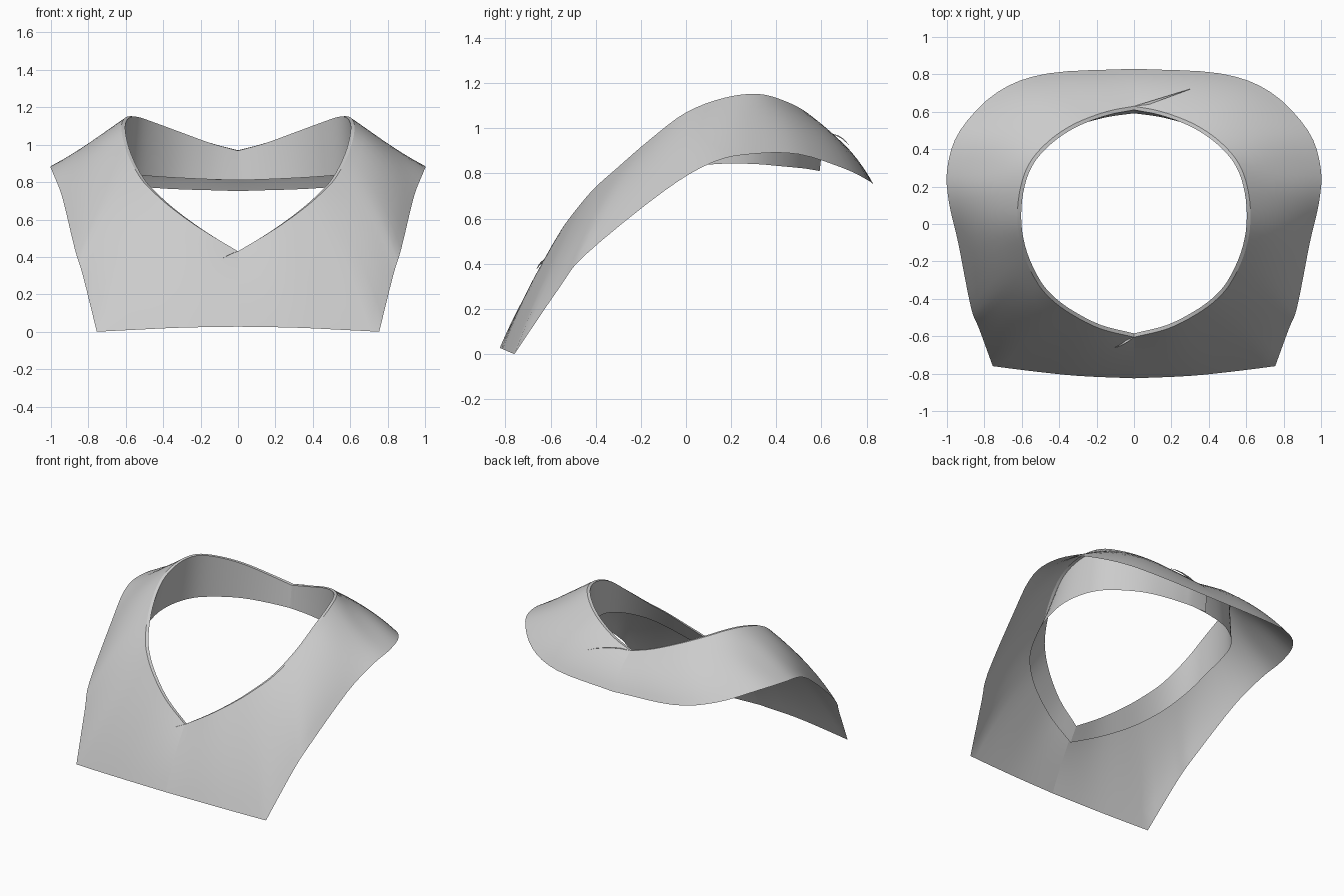
import bpy, bmesh
from mathutils import Vector

if "Cube" in bpy.data.objects:
    bpy.data.objects.remove(bpy.data.objects["Cube"])

# Stations from centre front to centre back, for the +x half
neck = [(0, -.605, .43), (.18, -.56, .538), (.33, -.485, .642), (.44, -.405, .735),
        (.52, -.31, .82), (.59, -.16, .95), (.622, 0, 1.07), (.612, .17, 1.135),
        (.562, .32, 1.152), (.46, .44, 1.12), (.32, .535, 1.07), (.15, .60, 1.01), (0, .63, .97)]
hem = [(0, -.825, .027), (.3, -.812, .022), (.56, -.785, .01), (.755, -.76, 0),
       (.828, -.56, .295), (.872, -.445, .44), (.94, -.1, .72), (.99, .12, .85),
       (.998, .3, .887), (.93, .5, .885), (.73, .705, .82), (.46, .805, .77), (0, .83, .752)]
facing = [(0, -.645, .33), (.2, -.605, .425), (.385, -.53, .525), (.5, -.455, .605),
          (.58, -.36, .675), (.635, -.2, .755), (.645, -.02, .82), (.625, .14, .842),
          (.57, .3, .842), (.47, .42, .832), (.33, .515, .823), (.16, .568, .815), (0, .592, .81)]
bulge = [.012, .014, .018, .025, .03, .03, .025, .005, -.008, .01, .025, .025, .02]
CORNER, STEPS, ROWS = 3, 4, 8


def smooth(points, corner=None):
    """Catmull-Rom through the points, with an optional sharp corner."""
    p = [Vector(q) for q in points]
    out = []

    def tangent(i, side):
        a, b = max(i - 1, 0), min(i + 1, len(p) - 1)
        if i == corner:
            a, b = (i, i + 1) if side > 0 else (i - 1, i)
        return (p[b] - p[a]) / (b - a)
    for i in range(len(p) - 1):
        m0, m1 = tangent(i, 1), tangent(i + 1, -1)
        for k in range(STEPS):
            t = k / STEPS
            out.append(p[i] * (2*t**3 - 3*t*t + 1) + m0 * (t**3 - 2*t*t + t)
                       + p[i+1] * (3*t*t - 2*t**3) + m1 * (t**3 - t*t))
    return out + [p[-1]]


def make_sheet(name, columns, side):
    """Grid surface from columns of points; side=-1 mirrors it."""
    bm = bmesh.new()
    grid = [[bm.verts.new((side * v[0], v[1], v[2])) for v in c] for c in columns]
    for a, b in zip(grid, grid[1:]):
        for j in range(len(a) - 1):
            f = [a[j], a[j+1], b[j+1], b[j]]
            bm.faces.new(f if side < 0 else f[::-1])
    mesh = bpy.data.meshes.new(name)
    bm.to_mesh(mesh)
    bm.free()
    ob = bpy.data.objects.new(name, mesh)
    bpy.context.collection.objects.link(ob)
    bpy.context.view_layer.objects.active = ob
    ob.select_set(True)
    bpy.ops.object.shade_smooth_by_angle()
    ob.select_set(False)


N, H, F = smooth(neck), smooth(hem, CORNER), smooth(facing)
B = [v.x for v in smooth([(b, 0, 0) for b in bulge])]


def inner(n):
    """Inner edge of the folded neckline."""
    d = Vector((n.x, n.y, 0)).normalized()
    return n - d * .02 - Vector((0, 0, .002))


# Outer yoke and folded-in facing columns
yoke, band = [], []
for n, h, f, b in zip(N, H, F, B):
    out = Vector((n.x, n.y, 0)).normalized() * .8 + Vector((0, 0, .6))
    col = []
    for j in range(ROWS + 1):
        t = j / ROWS
        col.append(h.lerp(n, t) + out * (b * 4 * t * (1 - t)))
    yoke.append(col)
    i = inner(n)
    band.append([n, i, i.lerp(f, .5), f])

for label, side in (("right", 1), ("left", -1)):
    make_sheet(label + "_yoke", [c[::-1] for c in yoke], side)
    cols = list(band)
    if side > 0:  # right facing laps over the left one at centre back
        cols.append([Vector((-.12, y, z)) for y, z in
                     ((.60, .945), (.592, .94), (.59, .875), (.588, .81))])
    make_sheet(label + "_neck_facing", cols, side)


# Thin fold tips that cross over at centre front and centre back
def fold_tip(name, n, tip, lift, side):
    tip, lift = Vector(tip), Vector(lift)
    i = inner(n)
    cols = []
    for t in (0, .25, .5, .75, 1):
        up = lift * (4 * t * (1 - t))
        a = n.lerp(tip, t) + up
        cols.append([a, a + (i - n) * (1 - t * .9)])
    make_sheet(name, cols, side)


fold_tip("front_fold_tip", N[0], (-.105, -.662, .377), (0, -.008, .006), 1)
fold_tip("back_fold_tip", N[-1], (-.30, .722, .927), (0, 0, .02), -1)
